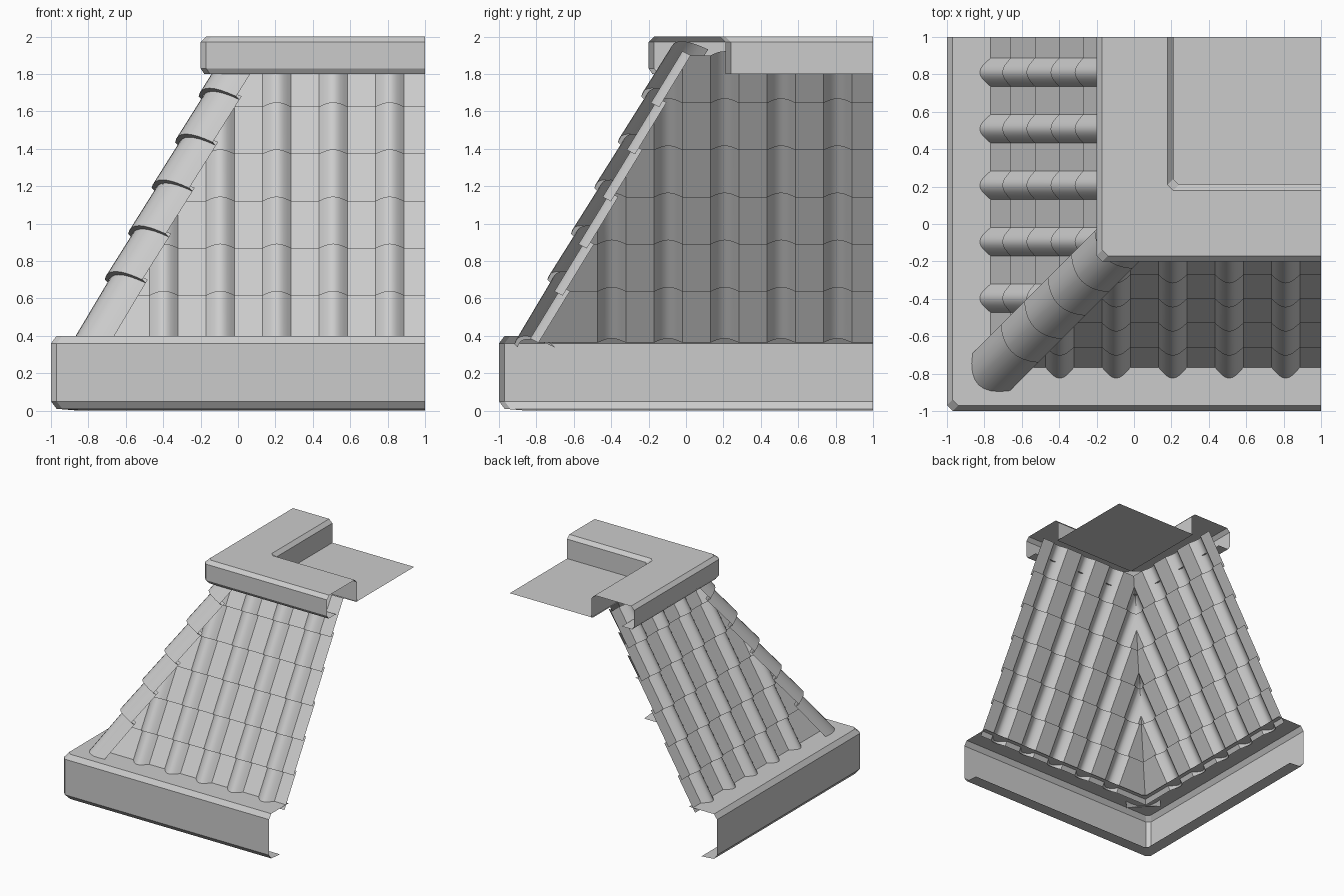
import bpy, bmesh
from math import sin, pi
from mathutils import Vector

if "Cube" in bpy.data.objects:
    bpy.data.objects.remove(bpy.data.objects["Cube"])


def make(name, sheets, hip_cut=False, swap=False, smooth=True):
    """Build one object from sheets; each sheet is a list of rows of points."""
    bm = bmesh.new()
    for rows in sheets:
        vs = [[bm.verts.new(p) for p in row] for row in rows]
        for a, b in zip(vs, vs[1:]):
            for i in range(len(a) - 1):
                bm.faces.new((a[i], a[i + 1], b[i + 1], b[i]))
    if hip_cut:
        bmesh.ops.bisect_plane(bm, geom=bm.verts[:] + bm.edges[:] + bm.faces[:],
                               plane_co=(0, 0, 0), plane_no=(-1, 1, 0), clear_outer=True)
    if swap:
        for v in bm.verts:
            v.co.x, v.co.y = v.co.y, v.co.x
        bmesh.ops.reverse_faces(bm, faces=bm.faces[:])
    me = bpy.data.meshes.new(name)
    bm.to_mesh(me)
    bm.free()
    ob = bpy.data.objects.new(name, me)
    bpy.context.collection.objects.link(ob)
    if smooth:
        bpy.ops.object.select_all(action='DESELECT')
        ob.select_set(True)
        bpy.context.view_layer.objects.active = ob
        bpy.ops.object.shade_smooth_by_angle(angle=0.6)
    return ob


def corner_sweep(profile, start, c=0.03):
    """Sweep (inset, z) points round the corner, with a small chamfer."""
    rows = []
    for d, z in profile:
        o = start + d
        rows.append([(o, 1, z), (o, o + c, z), (o + c, o, z), (1, o, z)])
    return rows


# Eaves fascia and top coping
make("eaves_fascia", [corner_sweep(
    [(.15, 0), (.03, .01), (0, .05), (0, .36), (.03, .4), (.27, .4)], -1)], smooth=False)
make("top_coping", [corner_sweep(
    [(.12, 1.8), (.02, 1.8), (0, 1.83), (0, 1.97), (.03, 2), (.38, 2), (.41, 1.97), (.41, 1.8)],
    -.2)], smooth=False)

# Flat roof deck behind the coping
make("roof_deck", [[[(.2, .2, 1.8), (1, .2, 1.8)], [(.2, 1, 1.8), (1, 1, 1.8)]]], smooth=False)

# Roof slope shared by tiles and hip caps
RUN = .128 / .25
Z0 = .36


def slope(z):
    return -.77 + RUN * (z - Z0)


# Wavy tile cross-section: humps with flat pans between
section = [(-.85, 0)]
for k in range(-2, 3):
    cx = .207 + k * .302
    section += [(cx - .076 + .152 * t / 8, .05 * sin(pi * t / 8)) for t in range(9)]
section.append((1, 0))
N = Vector((0, -.89, .456))


def tile_row(z, off):
    return [Vector((x, slope(z), z)) + N * (h + off) for x, h in section]


courses = [(Z0 + i * .252 - .005, Z0 + (i + 1) * .252 + .03) for i in range(6)]
sheets = [[tile_row(a, .018), tile_row(b, -.006)] for a, b in courses]
make("front_tiles", sheets, hip_cut=True)
make("left_tiles", sheets, hip_cut=True, swap=True)

# Overlapping arched caps along the hip
V = Vector((1, -1, 0)).normalized()
HN = Vector((-.573, -.573, .585))


def cap_row(z, off, rise=.075, half=.142):
    c = Vector((slope(z), slope(z), z)) + V * .02
    return [c + V * half * t / 4 + HN * (off + rise * (1 - (t / 4) ** 2)) for t in range(-4, 5)]


bottoms = [.335, .68, .925, 1.17, 1.415, 1.66, 1.91]
make("hip_caps", [[cap_row(a, .005), cap_row(a, .035), cap_row(b + .02, .002)]
                  for a, b in zip(bottoms, bottoms[1:])])
